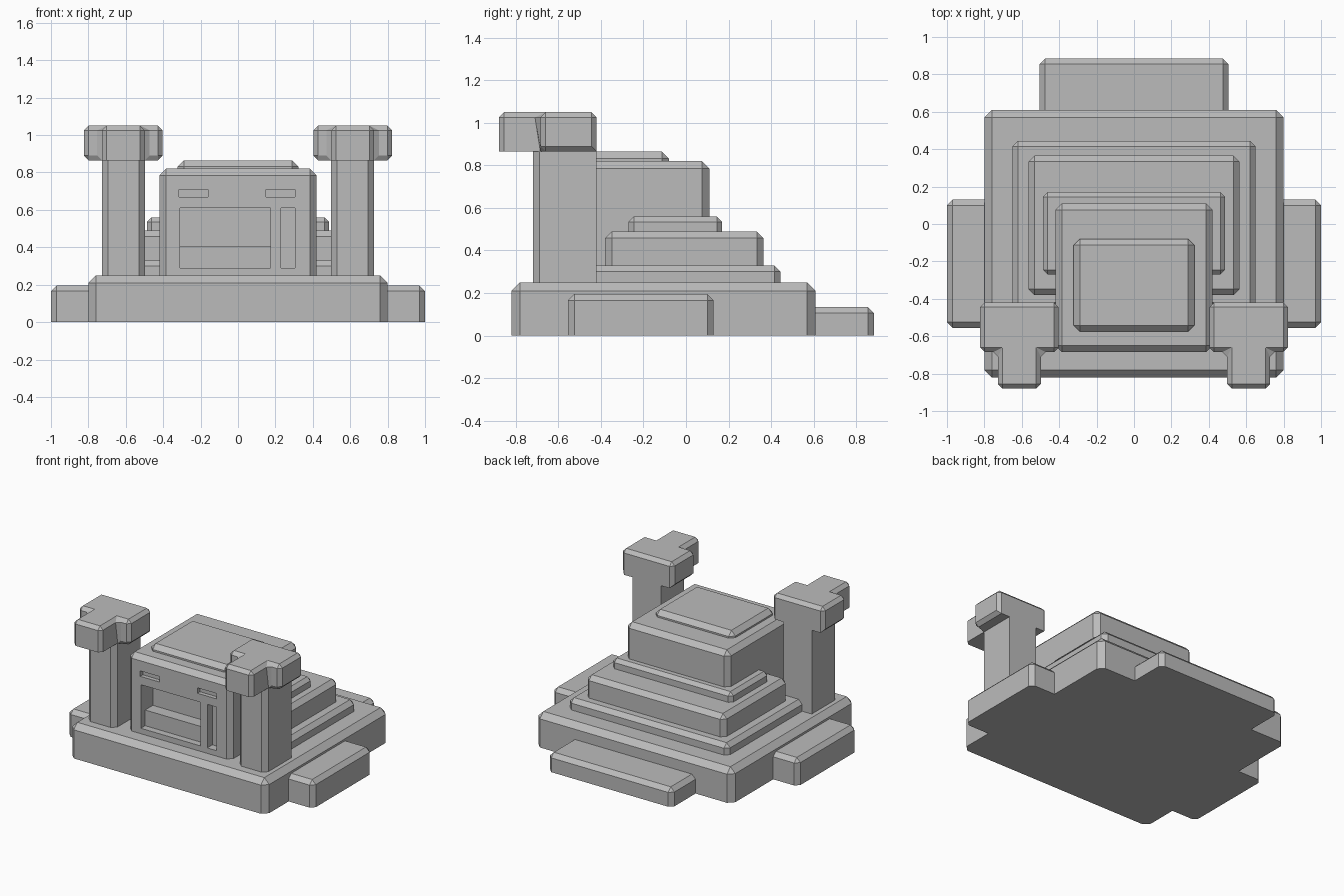
import bpy
import bmesh

cube = bpy.data.objects.get("Cube")
if cube:
    bpy.data.objects.remove(cube, do_unlink=True)

stone = bpy.data.materials.new("stone grey")
stone.use_nodes = True
GREY = (0.5, 0.5, 0.5, 1)
stone.diffuse_color = GREY
stone.node_tree.nodes["Principled BSDF"].inputs["Base Color"].default_value = GREY


def rect(x0, x1, y0, y1):
    return [(x0, y0), (x1, y0), (x1, y1), (x0, y1)]


def add_prism(bm, outline, z0, z1):
    bottom = bm.faces.new([bm.verts.new((x, y, z0)) for x, y in outline])
    side = bmesh.ops.extrude_face_region(bm, geom=[bottom])
    top = [v for v in side["geom"] if isinstance(v, bmesh.types.BMVert)]
    bmesh.ops.translate(bm, verts=top, vec=(0, 0, z1 - z0))
    if bottom.is_valid and all(len(e.link_faces) > 2 for e in bottom.edges):
        bm.faces.remove(bottom)
    bmesh.ops.recalc_face_normals(bm, faces=bm.faces)


def finish(name, bm):
    mesh = bpy.data.meshes.new(name)
    bm.to_mesh(mesh)
    bm.free()
    mesh.materials.append(stone)
    obj = bpy.data.objects.new(name, mesh)
    bpy.context.collection.objects.link(obj)
    return obj


def block(name, outline, z0, z1, bevel, rule=None):
    """Upright prism with chamfers; by default every edge but the bottom ones."""
    rule = rule or (lambda mid: mid.z > z0 + 0.001)
    bm = bmesh.new()
    add_prism(bm, outline, z0, z1)
    edges = [e for e in bm.edges if rule((e.verts[0].co + e.verts[1].co) / 2)]
    bmesh.ops.bevel(bm, geom=edges, offset=bevel, offset_type='OFFSET',
                    segments=1, profile=0.5, affect='EDGES')
    return finish(name, bm)


# Foundation and its steps
block("foundation", rect(-0.8, 0.8, -0.82, 0.61), 0, 0.25, 0.04)
block("back_step", rect(-0.505, 0.505, 0.5, 0.885), 0, 0.135, 0.03)
for side, s in (("left", 1), ("right", -1)):
    xs = sorted((0.7 * s, 1.0 * s))
    block(side + "_step", rect(*xs, -0.555, 0.13), 0, 0.195, 0.03)

# Stepped tiers behind the main hall
block("lower_tier", rect(-0.65, 0.65, -0.45, 0.445), 0.25, 0.33, 0.03)
block("middle_tier", rect(-0.565, 0.565, -0.38, 0.365), 0.33, 0.49, 0.032)
block("upper_tier", rect(-0.487, 0.487, -0.27, 0.17), 0.49, 0.56, 0.025)

# Main hall with recessed openings in its front
hall = block("main_hall", rect(-0.42, 0.42, -0.685, 0.11), 0.25, 0.82, 0.035)
bm = bmesh.new()
openings = [(-0.31, 0.175, 0.29, 0.61, 0.14), (0.23, 0.305, 0.29, 0.61, 0.06),
            (-0.315, -0.16, 0.67, 0.71, 0.03), (0.15, 0.305, 0.67, 0.71, 0.03)]
for x0, x1, z0, z1, depth in openings:
    add_prism(bm, rect(x0, x1, -0.8, depth - 0.685), z0, z1)
cutter = finish("opening_cutter", bm)
cutter.hide_render = True
cut = hall.modifiers.new("openings", 'BOOLEAN')
cut.operation = 'DIFFERENCE'
cut.solver = 'EXACT'
cut.object = cutter
bpy.context.view_layer.update()
graph = bpy.context.evaluated_depsgraph_get()
carved = bpy.data.meshes.new_from_object(hall.evaluated_get(graph))
hall.modifiers.clear()
hall.data = carved
bpy.data.objects.remove(cutter, do_unlink=True)

block("window_counter", rect(-0.31, 0.175, -0.635, -0.545), 0.29, 0.405, 0,
      lambda mid: False)
block("roof_cap", rect(-0.323, 0.323, -0.575, -0.08), 0.82, 0.865, 0.033)

# Front towers: a column under a T-shaped head
for side, s in (("left", 1), ("right", -1)):
    cx = 0.613 * s
    block(side + "_column", rect(cx - 0.115, cx + 0.115, -0.72, -0.42),
          0.25, 0.87, 0.032,
          lambda mid: mid.y < -0.7 and 0.3 < mid.z < 0.8)
    tee = [(-0.115, -0.88), (0.115, -0.88), (0.115, -0.685), (0.21, -0.685),
           (0.21, -0.42), (-0.21, -0.42), (-0.21, -0.685), (-0.115, -0.685)]
    block(side + "_tower_head", [(cx + x, y) for x, y in tee], 0.865, 1.05, 0.025,
          lambda mid: mid.z > 0.87 or abs(mid.x - cx) > 0.13)
